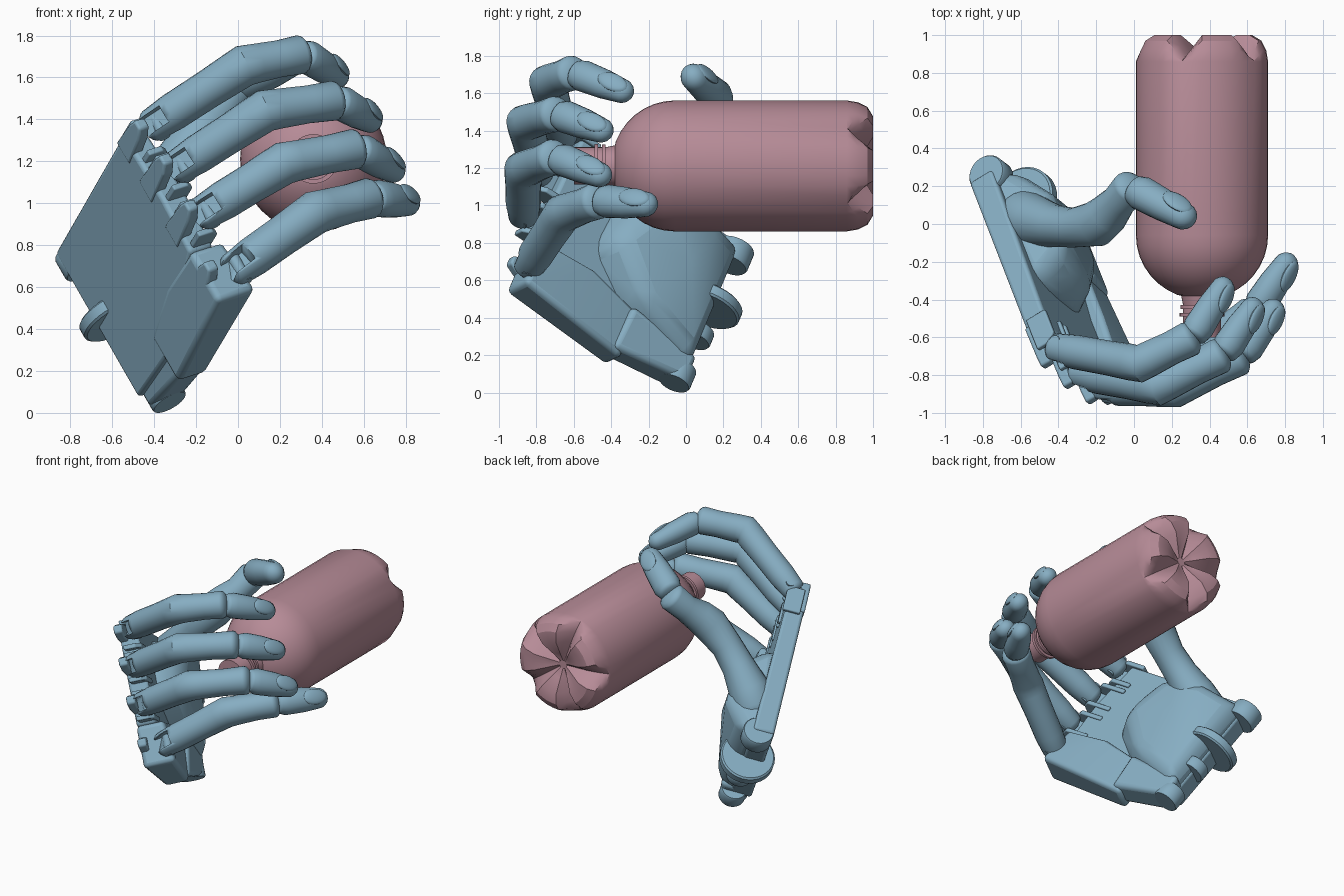
import bpy, bmesh, math
from mathutils import Vector, Matrix

if "Cube" in bpy.data.objects:
    bpy.data.objects.remove(bpy.data.objects["Cube"])

V = Vector
HAND = bpy.data.materials.new("hand_blue")
HAND.diffuse_color = (0.24, 0.42, 0.54, 1)
HAND.use_nodes = True
HAND.node_tree.nodes["Principled BSDF"].inputs["Base Color"].default_value = HAND.diffuse_color
PINK = bpy.data.materials.new("bottle_pink")
PINK.diffuse_color = (0.47, 0.26, 0.31, 1)
PINK.use_nodes = True
PINK.node_tree.nodes["Principled BSDF"].inputs["Base Color"].default_value = PINK.diffuse_color

# Palm frame: u towards the fingers, v from index to little finger, n out of the palm
O = V((-0.585, 0.10, 0.40))
U = V((0.34, -0.86, 0.56)).normalized()
N = U.cross(V((0.36, -0.26, -0.64))).normalized()
W = N.cross(U)


def local(u, v, n):
    return O + U * u + W * v + N * n


def finish(name, bm, mat=HAND, bevel=0, angle=35):
    bmesh.ops.recalc_face_normals(bm, faces=bm.faces)
    me = bpy.data.meshes.new(name)
    bm.to_mesh(me)
    bm.free()
    me.materials.append(mat)
    me.shade_smooth()
    me.set_sharp_from_angle(angle=math.radians(angle))
    ob = bpy.data.objects.new(name, me)
    bpy.context.collection.objects.link(ob)
    if bevel:
        m = ob.modifiers.new("round", 'BEVEL')
        m.width, m.segments, m.limit_method = bevel, 3, 'ANGLE'
        m.angle_limit = math.radians(20)
    return ob


def skin(bm, rings):
    vs = [[bm.verts.new(p) for p in r] for r in rings]
    for a, b in zip(vs, vs[1:]):
        for i in range(len(a)):
            j = (i + 1) % len(a)
            bm.faces.new((a[i], a[j], b[j], b[i]))
    bm.faces.new(vs[0])
    bm.faces.new(vs[-1])


def tube(name, pts, start=0.0, end=0.0, side=None, flat=1.0, sides=20):
    """Loft round rings through (point, radius); start/end round off the tips."""
    p = [V(q) for q, r in pts]
    rad = [r for q, r in pts]
    d0, d1 = (p[1] - p[0]).normalized(), (p[-1] - p[-2]).normalized()
    side = side or N
    dirs = [d0] + [((p[i] - p[i-1]).normalized() + (p[i+1] - p[i]).normalized()).normalized()
                   for i in range(1, len(p) - 1)] + [d1]
    rings = list(zip(p, rad, dirs))
    arc = [math.radians(a) for a in (20, 40, 60, 80)]
    if start:
        rings = [(p[0] - d0 * rad[0] * start * math.sin(a), rad[0] * math.cos(a), d0)
                 for a in reversed(arc)] + rings
    if end:
        rings += [(p[-1] + d1 * rad[-1] * end * math.sin(a), rad[-1] * math.cos(a), d1) for a in arc]
    loops = []
    for c, r, d in rings:
        x = (side - d * side.dot(d)).normalized()
        y = d.cross(x)
        loops.append([c + x * r * flat * math.cos(t) + y * r * math.sin(t)
                      for t in (2 * math.pi * i / sides for i in range(sides))])
    bm = bmesh.new()
    skin(bm, loops)
    return finish(name, bm)


def hull(name, pts, bevel):
    bm = bmesh.new()
    for q in pts:
        bm.verts.new(local(*q))
    bmesh.ops.convex_hull(bm, input=bm.verts)
    loose = [v for v in bm.verts if not v.link_faces]
    bmesh.ops.delete(bm, geom=loose, context='VERTS')
    bmesh.ops.dissolve_limit(bm, angle_limit=0.03, verts=bm.verts, edges=bm.edges)
    return finish(name, bm, bevel=bevel)


def frame(pos, x, z, size):
    z = (z - x * z.dot(x)).normalized()
    m = Matrix((x, z.cross(x), z)).transposed().to_4x4()
    return Matrix.Translation(pos) @ m @ Matrix.Diagonal((*size, 1))


def fingertip(name, pip, dip, tip, r0, r1):
    """Last finger joint with an inset nail on the outside of the bend."""
    pip, dip, tip = V(pip), V(dip), V(tip)
    d = (tip - dip).normalized()
    out = dip - (pip + tip) / 2
    out = (out - d * out.dot(d)).normalized()
    a, b = dip + d * 0.02, tip - d * r1
    tube(name + "_tip", [(a, r0 * 0.86), (a + d * 0.04, r0), (a.lerp(b, 0.6), r0 * 0.93), (b, r1)],
         0.4, 1.0, out, 0.92)
    bm = bmesh.new()
    bmesh.ops.create_uvsphere(bm, u_segments=20, v_segments=10, radius=1)
    pos = a.lerp(b, 0.85) + out * (r0 + r1) * 0.37
    bm.transform(frame(pos, (tip - out * 0.05 - dip).normalized(), out, (0.09, r1 * 0.78, 0.022)))
    finish(name + "_nail", bm)


def finger(name, base, pip, dip, tip, s):
    base, pip, dip = V(base), V(pip), V(dip)
    d = (pip - base).normalized()
    r = 0.097 * s
    e = (dip - pip).normalized()
    ob = tube(name + "_body", [
        (base, r * 0.84), (base + d * 0.12, r * 0.94), (base.lerp(pip, 0.6), r * 0.95),
        (pip - d * 0.06, r), (pip, r * 1.03), (pip + e * 0.06, r * 0.98),
        (pip.lerp(dip, 0.6), r * 0.92), (dip - e * 0.02, r * 0.97)], 0.6, 0.5, W)
    # open slot at the back of the knuckle
    bm = bmesh.new()
    bmesh.ops.create_cube(bm, size=1)
    back = -N - V((0, 0.45, 0))
    back = (back - d * back.dot(d)).normalized()
    bm.transform(frame(base + d * 0.01 + back * r * 0.7, d, back, (0.16, r * 0.95, r * 1.3)))
    cut = finish(name + "_slot_cutter", bm)
    cut.hide_render = True
    cut.display_type = 'WIRE'
    m = ob.modifiers.new("slot", 'BOOLEAN')
    m.operation, m.object = 'DIFFERENCE', cut
    fingertip(name, pip, dip, tip, r * 0.9, r * 0.69)
    # hinge pin, back lobe and side brackets of the knuckle
    tube(name + "_hinge", [(base - W * 0.08 + N * 0.03, 0.03), (base + W * 0.08 + N * 0.03, 0.03)])
    rel = base - O
    u, v = rel.dot(U), max(rel.dot(W), -0.41)
    hull(name + "_knuckle_lobe", [(a, v + w, b) for a, w in
         ((0.98, -0.085), (0.98, 0.045), (u, -0.075), (u, 0.02), (u + 0.06, -0.06), (u + 0.06, -0.01))
         for b in (-0.09, -0.03)], 0.012)
    for k in (-1, 1):
        hull(name + "_bracket", [(a, v + k * 0.085 + w, b) for a, b in
             ((0.95, -0.06), (0.95, 0.06), (u - 0.06, 0.06), (u - 0.02, 0.02), (u - 0.02, -0.06))
             for w in (-0.016, 0.016)], 0.008)


# Four fingers: knuckle, middle joint, end joint, tip, thickness
finger("index_finger", (-0.41, -0.66, 1.37), (0.03, -0.74, 1.655), (0.31, -0.60, 1.71), (0.50, -0.29, 1.59), 1.0)
finger("middle_finger", (-0.29, -0.79, 1.17), (0.13, -0.86, 1.44), (0.47, -0.69, 1.49), (0.66, -0.40, 1.38), 1.02)
finger("ring_finger", (-0.17, -0.87, 0.95), (0.22, -0.87, 1.19), (0.57, -0.70, 1.26), (0.77, -0.41, 1.14), 1.03)
finger("little_finger", (-0.02, -0.84, 0.68), (0.37, -0.66, 0.955), (0.64, -0.47, 1.025), (0.84, -0.16, 1.00), 1.05)

# Thumb
tube("thumb_body", [((-0.58, 0.03, 0.82), 0.15), ((-0.52, 0.01, 0.92), 0.14), ((-0.42, -0.01, 1.05), 0.112),
                    ((-0.32, -0.02, 1.17), 0.105), ((-0.20, 0.0, 1.30), 0.122), ((-0.14, 0.05, 1.37), 0.112),
                    ((-0.08, 0.12, 1.44), 0.092), ((-0.02, 0.19, 1.53), 0.098)], 0.8, 0.5, V((0.3, 1, -0.4)))
fingertip("thumb", (-0.2, 0.0, 1.30), (-0.01, 0.19, 1.56), (0.32, 0.01, 1.71), 0.097, 0.078)

# Palm: flat back plate, little finger block, wrist block, thumb mound
hull("palm_plate", [(u, v, n) for u, v, t in ((0.0, -0.47, 0.06), (0.0, 0.38, 0.06), (0.45, 0.40, 0.06),
     (1.06, 0.20, 0.05), (1.08, -0.10, 0.05), (1.06, -0.49, 0.04)) for n in (-0.085, t)], 0.02)
hull("little_finger_block", [(u, v, n) for u, v, t in ((0.38, 0.26, 0.10), (0.38, 0.53, 0.08),
     (1.07, 0.49, 0.13), (1.07, 0.20, 0.10), (0.72, 0.19, 0.12)) for n in (-0.09, t)], 0.03)
hull("wrist_block", [(u, v, n) for u, v, t in ((0.0, 0.30, 0.14), (0.0, 0.45, 0.12), (0.45, 0.51, 0.10),
     (0.45, 0.25, 0.14)) for n in (-0.06, t)], 0.03)
hull("thumb_mound", [(0, -0.46, -0.04), (0, 0.42, -0.02), (0.45, 0.32, -0.02), (0.78, 0.05, 0), (0.74, -0.42, 0),
                     (0.02, -0.40, 0.14), (0.02, 0.34, 0.16), (0.42, 0.22, 0.19), (0.70, -0.04, 0.19),
                     (0.56, -0.33, 0.25), (0.24, -0.37, 0.28), (0.3, -0.1, 0.27)], 0.07)

# Wrist hinge discs
for v, w, r, u, n in ((-0.40, 0.12, 0.105, 0.0, 0.02), (-0.06, 0.07, 0.185, 0.02, 0.03),
                      (0.14, 0.08, 0.09, 0.02, 0.04), (0.41, 0.11, 0.09, 0.03, 0.04)):
    tube("wrist_disc", [(local(u, v - w/2, n), r * 0.94), (local(u, v - w/2 + 0.01, n), r),
                        (local(u, v + w/2 - 0.01, n), r), (local(u, v + w/2, n), r * 0.94)], sides=32)

# Bottle: neck with rings, domed shoulder, straight wall, five-footed base
CX, CZ, SIDES = 0.36, 1.21, 40
prof = [(-0.60, 0.075), (-0.60, 0.10), (-0.49, 0.10), (-0.49, 0.118), (-0.47, 0.118), (-0.47, 0.10),
        (-0.45, 0.10), (-0.45, 0.115), (-0.43, 0.115), (-0.43, 0.10), (-0.38, 0.11)]
prof += [(-0.06 - 0.34 * math.cos(a), 0.35 * math.sin(a)) for a in
         (math.radians(22 + 68 * i / 7) for i in range(8))]
rows = [(y, y, r) for y, r in prof]
# foot height, groove height, radius
rows += [(0.86, 0.86, 0.35), (0.92, 0.865, 0.34), (0.97, 0.875, 0.315), (1.0, 0.89, 0.265),
         (1.0, 0.905, 0.19), (0.95, 0.91, 0.09), (0.92, 0.915, 0.03)]
loops = []
for foot, groove, r in rows:
    ring = []
    for i in range(SIDES):
        t = math.radians(9 * i)
        k = (i + 2) % 8
        w = max(0, 1 - min(k, 8 - k) / 2)
        ring.append(V((CX + r * math.sin(t), foot + (groove - foot) * w, CZ + r * math.cos(t))))
    loops.append(ring)
bm = bmesh.new()
skin(bm, loops)
finish("bottle", bm, PINK, angle=30)

# Rest the lowest wrist point on the floor
bpy.context.view_layer.update()
parts = list(bpy.context.scene.objects)
low = min((v.co.z for o in parts for v in o.data.vertices))
for o in parts:
    o.location.z -= low
